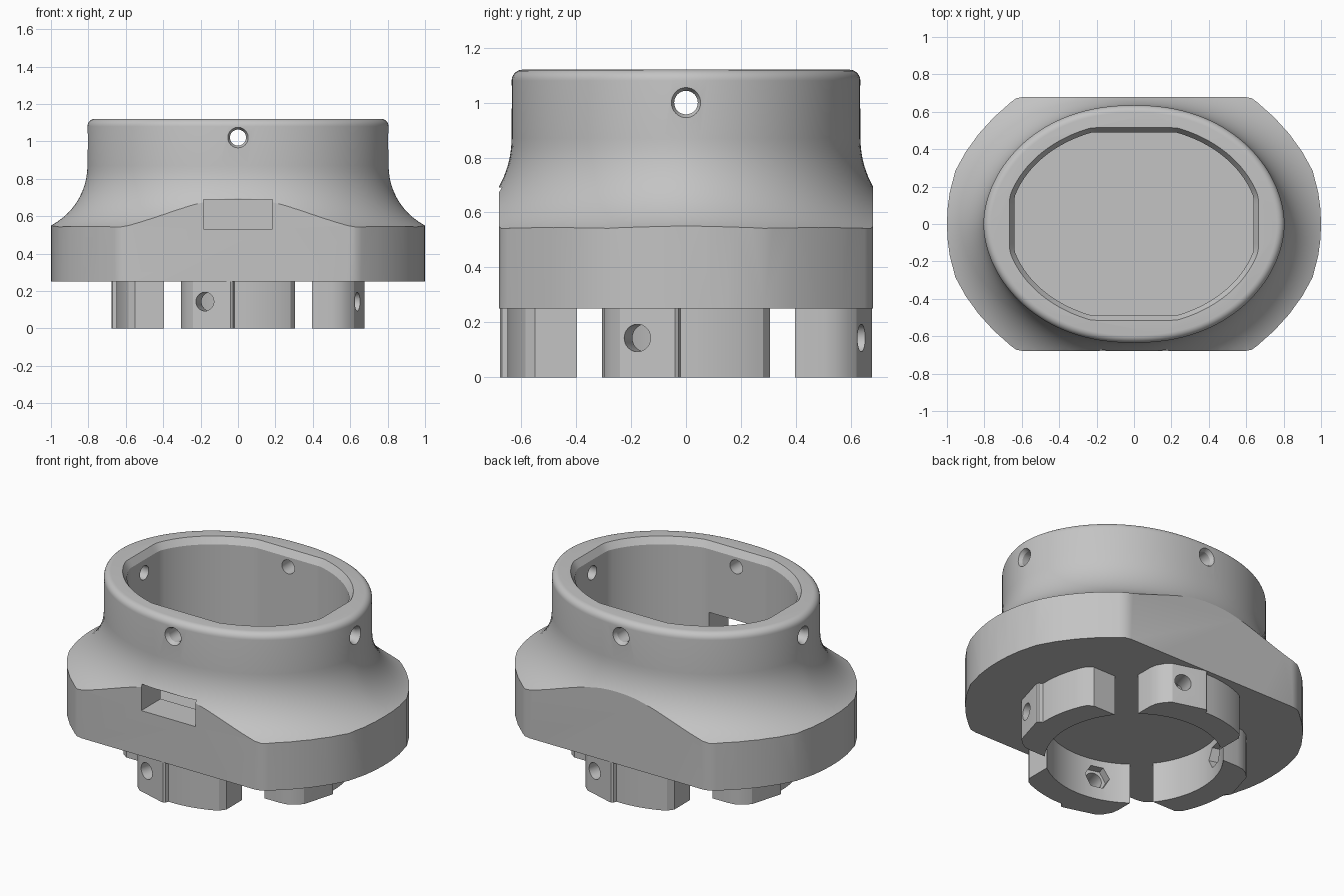
import bpy, bmesh, math
from mathutils import Vector, Matrix

cube = bpy.data.objects.get("Cube")
if cube:
    bpy.data.objects.remove(cube)

grey = bpy.data.materials.new("plain_grey")
grey.use_nodes = True
COLOUR = (0.55, 0.55, 0.55, 1)
grey.diffuse_color = COLOUR
grey.node_tree.nodes["Principled BSDF"].inputs["Base Color"].default_value = COLOUR


def loft(name, rings):
    """Closed solid through rings of equal point count."""
    bm = bmesh.new()
    loops = [[bm.verts.new(p) for p in ring] for ring in rings]
    n = len(loops[0])
    for a, b in zip(loops, loops[1:]):
        for i in range(n):
            j = (i + 1) % n
            bm.faces.new((a[i], a[j], b[j], b[i]))
    bm.faces.new(loops[0][::-1])
    bm.faces.new(loops[-1])
    bmesh.ops.recalc_face_normals(bm, faces=bm.faces)
    mesh = bpy.data.meshes.new(name)
    bm.to_mesh(mesh)
    bm.free()
    mesh.materials.append(grey)
    ob = bpy.data.objects.new(name, mesh)
    bpy.context.collection.objects.link(ob)
    return ob


def at_z(outline, z):
    return [(x, y, z) for x, y in outline]


def combine(target, tool, operation="DIFFERENCE"):
    """Apply a boolean, then delete the tool."""
    tool.hide_render = True
    mod = target.modifiers.new("cut", "BOOLEAN")
    mod.operation, mod.object, mod.solver = operation, tool, "EXACT"
    bpy.context.view_layer.objects.active = target
    bpy.ops.object.modifier_apply(modifier=mod.name)
    bpy.data.objects.remove(tool)


def bore(stations, angle, z, sides=32):
    """Turned cutter lying level: stations are (distance, radius)."""
    turn = Matrix.Rotation(angle, 3, "Z")
    steps = [2 * math.pi * i / sides for i in range(sides)]
    rings = [[turn @ Vector((s, r * math.cos(t), z + r * math.sin(t))) for t in steps]
             for s, r in stations]
    return loft("bore_cutter", rings)


def smooth(ob, degrees):
    bpy.ops.object.select_all(action="DESELECT")
    ob.select_set(True)
    bpy.context.view_layer.objects.active = ob
    bpy.ops.object.shade_smooth_by_angle(angle=math.radians(degrees))


# Collar outline, offset along its normals
def collar_outline(offset, count=128, a=0.805, b=0.635, p=2.2, q=1.85):
    points = []
    for i in range(count):
        t = 2 * math.pi * i / count
        c, s = math.cos(t), math.sin(t)
        x = math.copysign(a * abs(c) ** (2 / p), c)
        y = math.copysign(b * abs(s) ** (2 / q), s)
        normal = Vector((math.copysign(p * abs(x / a) ** (p - 1) / a, c),
                         math.copysign(q * abs(y / b) ** (q - 1) / b, s))).normalized()
        points.append((x + offset * normal.x, y + offset * normal.y))
    return points


# Flared body: wide skirt, concave sweep, upright collar, rounded lip
FLARE, SWEEP_TOP, TOP, LIP = 0.36, 0.87, 1.12, 0.04
profile = [(FLARE, 0.25)]
for i in range(17):
    t = math.pi / 2 * i / 16
    profile.append((FLARE * (1 - math.sin(t)), SWEEP_TOP - FLARE * math.cos(t)))
for i in range(7):
    t = math.pi / 2 * i / 6
    profile.append((LIP * (math.cos(t) - 1), TOP - LIP + LIP * math.sin(t)))
body = loft("flared_body", [at_z(collar_outline(d), z) for d, z in profile])

# Base outline trims the flare: flat front and back, bowed ends
corner = [(1, 0), (0.997, 0.08), (0.985, 0.17), (0.955, 0.285), (0.9, 0.385), (0.83, 0.482),
          (0.75, 0.57), (0.66, 0.65), (0.63, 0.672), (0.59, 0.68)]
right_end = [(x, -y) for x, y in corner[:0:-1]] + corner
base = right_end + [(-x, -y) for x, y in right_end]
combine(body, loft("base_trim", [at_z(base, 0.25), at_z(base, 1.3)]), "INTERSECT")


# Cavity: oval with four flats and a chamfered mouth
def cavity_outline(grow, count=128):
    points = []
    for i in range(count):
        t = 2 * math.pi * i / count
        x, y = (0.665 + grow) * math.cos(t), (0.52 + grow) * math.sin(t)
        w, h = 0.64 + grow, 0.49 + grow
        points.append((max(-w, min(w, x)), max(-h, min(h, y))))
    return points


combine(body, loft("cavity_cutter", [at_z(cavity_outline(g), z) for g, z in
                                     ((0, 0.36), (0, 1.08), (0.025, TOP), (0.05, 1.16))]))

# Port window in the front wall
window = [(-0.185, -0.8), (0.185, -0.8), (0.185, -0.3), (-0.185, -0.3)]
combine(body, loft("window_cutter", [at_z(window, 0.53), at_z(window, 0.69)]))

# Countersunk screw holes through the collar
for reach, angle, z in ((0.805, 0, 1.0), (0.635, math.pi / 2, 1.02)):
    half = [(reach + 0.05, 0.055), (reach, 0.055), (reach - 0.025, 0.043)]
    stations = [(-s, r) for s, r in half] + half[::-1]
    combine(body, bore(stations, angle, z))
smooth(body, 25)

# Mounting lug: concave inside, raised screw pad, stepped curved tail
INNER, OUTER = 0.5, 0.65
sweep = math.asin(0.305 / INNER)
lug = [(INNER * math.cos(t), INNER * math.sin(t))
       for t in (sweep * (1 - i / 8) for i in range(17))]
lug += [(0.5, -0.305), (0.545, -0.298), (0.59, -0.272), (0.62, -0.24),
        (0.674, -0.055), (0.677, -0.04), (0.67, -0.028), (0.65, -0.02)]
lug += [(OUTER * math.cos(t), OUTER * math.sin(t))
        for t in (math.asin(0.25 / OUTER) * i / 8 for i in range(1, 9))]
lug += [(0.585, 0.28), (0.55, 0.305)]
first = loft("mounting_lug_1", [at_z(lug, 0), at_z(lug, 0.26)])

# Radial screw hole with a hexagonal nut pocket on the inside
tilt = math.radians(-15.5)
combine(first, bore([(0.35, 0.05), (0.8, 0.05)], tilt, 0.143))
combine(first, bore([(0.35, 0.075), (0.55, 0.075)], tilt, 0.143, 6))
smooth(first, 25)
for i in range(1, 4):
    copy = first.copy()
    copy.name = f"mounting_lug_{i + 1}"
    copy.rotation_euler.z = i * math.pi / 2
    bpy.context.collection.objects.link(copy)
